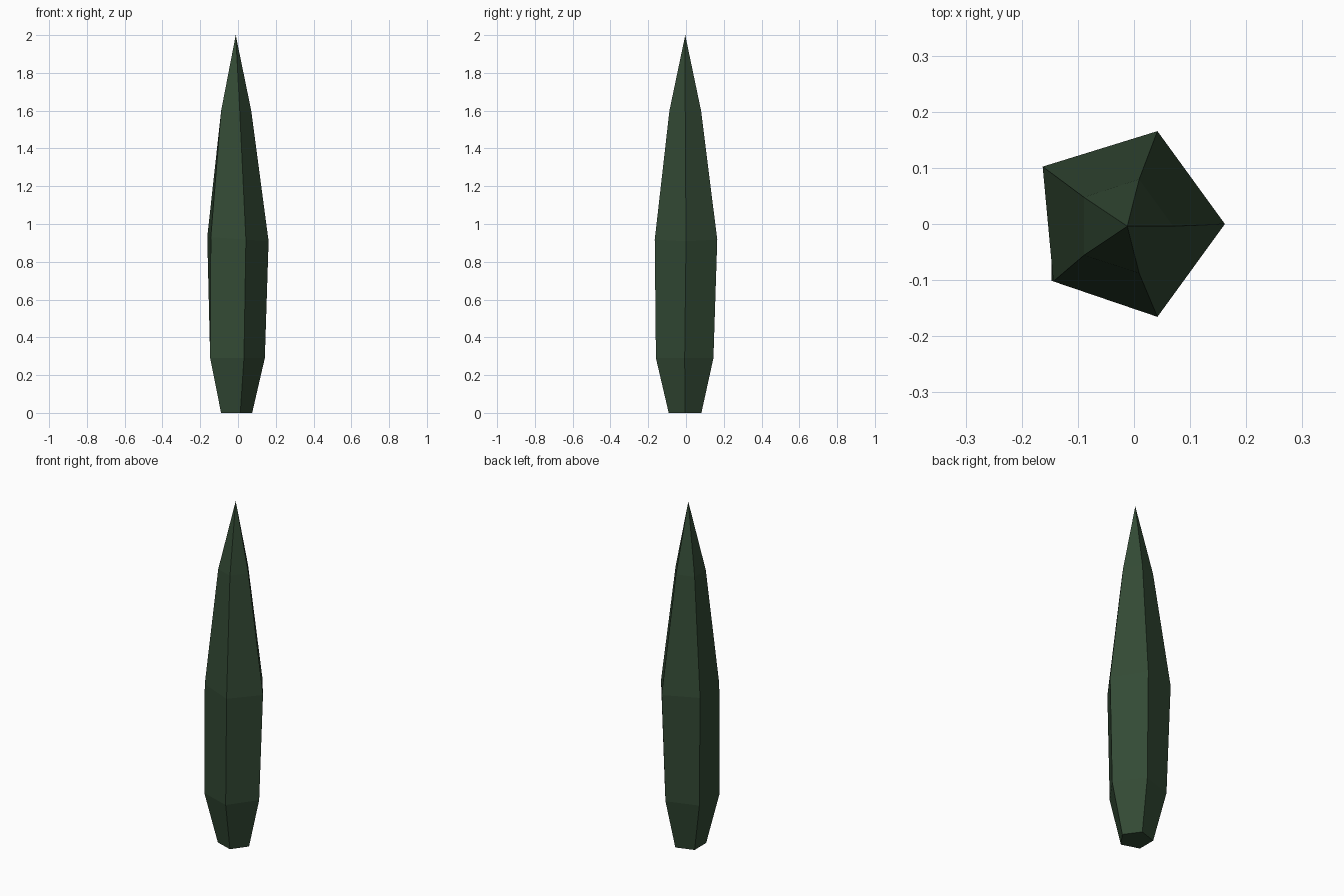
import bpy
import bmesh
from math import cos, sin, tau

cube = bpy.data.objects.get("Cube")
if cube:
    bpy.data.objects.remove(cube, do_unlink=True)

SIDES = 5


def make_material(name, color):
    mat = bpy.data.materials.new(name)
    mat.use_nodes = True
    mat.diffuse_color = color
    mat.node_tree.nodes["Principled BSDF"].inputs["Base Color"].default_value = color
    return mat


def add_ring(bm, cx, cy, z, radius):
    return [bm.verts.new((cx + radius * cos(tau * i / SIDES),
                          cy + radius * sin(tau * i / SIDES), z))
            for i in range(SIDES)]


# Five-sided tapering foliage: centre x, centre y, height, radius of each ring
profile = [
    (-0.016, -0.005, 0.0, 0.091),
    (-0.018, -0.007, 0.29, 0.160),
    (-0.012, 0.0, 0.92, 0.174),
    (-0.018, -0.004, 1.60, 0.088),
]

bm = bmesh.new()
rings = [add_ring(bm, *p) for p in profile]
apex = bm.verts.new((-0.012, -0.004, 2.0))

# The widest ring leans slightly: its left-hand side is a little higher
for v in rings[2]:
    v.co.z -= 0.07 * v.co.x
rings[2][2].co.x -= 0.01
rings[2][3].co.x += 0.009

# Base, side panels and pointed tip
bm.faces.new(rings[0])
for i in range(SIDES):
    j = (i + 1) % SIDES
    for low, high in zip(rings, rings[1:]):
        bm.faces.new((low[i], low[j], high[j], high[i]))
    bm.faces.new((rings[-1][i], rings[-1][j], apex))
bmesh.ops.recalc_face_normals(bm, faces=bm.faces)

mesh = bpy.data.meshes.new("cypress_foliage")
bm.to_mesh(mesh)
bm.free()
mesh.materials.append(make_material("dark green", (0.033, 0.068, 0.035, 1.0)))
foliage = bpy.data.objects.new("cypress_foliage", mesh)
bpy.context.collection.objects.link(foliage)
